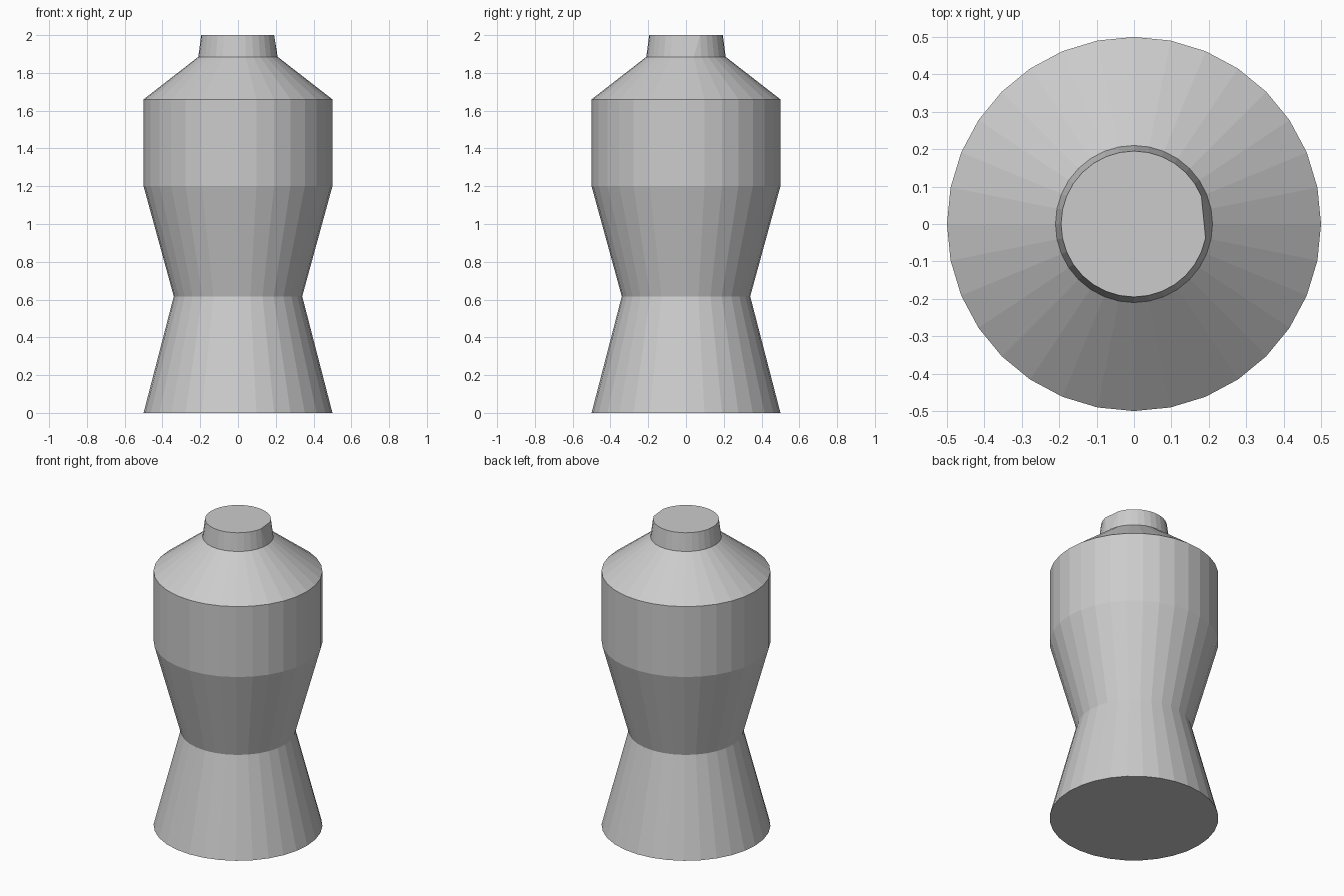
import bpy, bmesh
from math import cos, sin, tau

cube = bpy.data.objects.get("Cube")
if cube:
    bpy.data.objects.remove(cube, do_unlink=True)

# Plain grey material
GREY = (0.6, 0.6, 0.6, 1)
grey = bpy.data.materials.new("plain_grey")
grey.use_nodes = True
grey.diffuse_color = GREY
grey.node_tree.nodes["Principled BSDF"].inputs["Base Color"].default_value = GREY

SIDES = 32
# Radius and height: base, waist, body, shoulder, neck, top
PROFILE = [(0.5, 0), (0.34, 0.617), (0.5, 1.2), (0.5, 1.66), (0.21, 1.885), (0.195, 2)]

# Waisted bottle body as stacked rings
bm = bmesh.new()
rings = [[bm.verts.new((r * cos(tau * i / SIDES), r * sin(tau * i / SIDES), z))
          for i in range(SIDES)] for r, z in PROFILE]
for low, high in zip(rings, rings[1:]):
    for i in range(SIDES):
        j = (i + 1) % SIDES
        bm.faces.new((low[i], low[j], high[j], high[i]))
bm.faces.new(rings[0][::-1])
bm.faces.new(rings[-1])

# Small flat chip on the left side of the top rim
rim = rings[-1]
bmesh.ops.weld_verts(bm, targetmap={rim[0]: rim[-1], rim[1]: rim[2]})
bmesh.ops.recalc_face_normals(bm, faces=bm.faces)

mesh = bpy.data.meshes.new("bottle_body")
bm.to_mesh(mesh)
bm.free()
mesh.materials.append(grey)
bottle = bpy.data.objects.new("bottle_body", mesh)
bpy.context.collection.objects.link(bottle)
